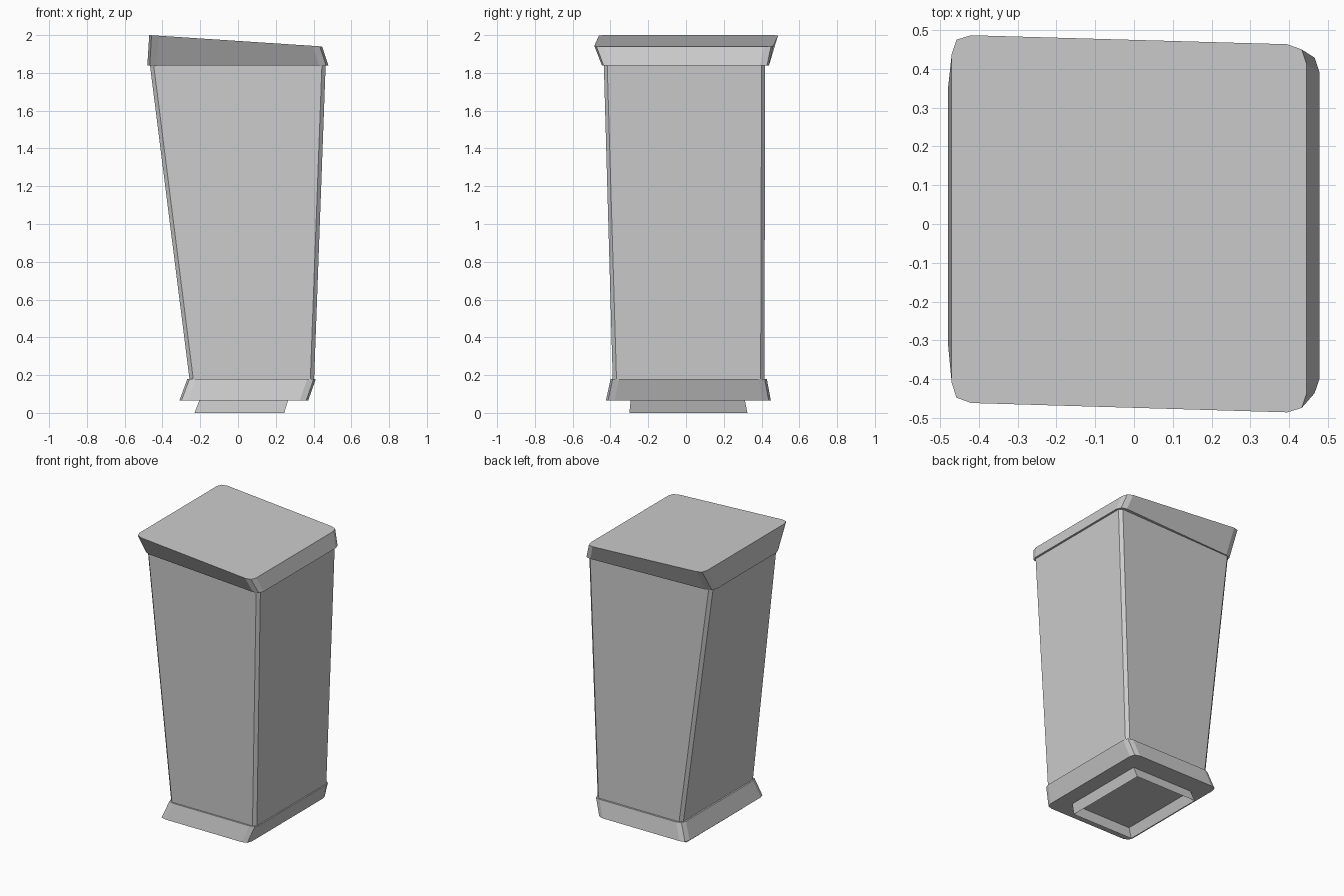
import bpy, bmesh
from mathutils import Vector

if "Cube" in bpy.data.objects:
    bpy.data.objects.remove(bpy.data.objects["Cube"])


def rect(x0, x1, y0, y1, z):
    return [(x0, y0, z), (x1, y0, z), (x1, y1, z), (x0, y1, z)]


def rounded(corners, size, segs):
    """Replace each corner of a quad with a small rounded or chamfered run."""
    pts = [Vector(c) for c in corners]
    out = []
    for i, c in enumerate(pts):
        a = c + (pts[i - 1] - c).normalized() * size
        b = c + (pts[(i + 1) % 4] - c).normalized() * size
        for k in range(segs + 1):
            t = k / segs
            out.append(a * (1 - t) ** 2 + c * 2 * t * (1 - t) + b * t * t)
    return out


def loft(name, bottom, top, size=0.0, segs=1, cap_bottom=True):
    """Closed block between two quads, with matching rounded corners."""
    bm = bmesh.new()
    rings = []
    for corners in (bottom, top):
        pts = rounded(corners, size, segs) if size else corners
        rings.append([bm.verts.new(p) for p in pts])
    lo, hi = rings
    n = len(lo)
    for i in range(n):
        j = (i + 1) % n
        bm.faces.new((lo[i], lo[j], hi[j], hi[i]))
    bm.faces.new(hi)
    if cap_bottom:
        bm.faces.new(lo[::-1])
    mesh = bpy.data.meshes.new(name)
    bm.to_mesh(mesh)
    bm.free()
    obj = bpy.data.objects.new(name, mesh)
    bpy.context.collection.objects.link(obj)
    return obj


# Foot: short hollow skirt, open underneath
loft("foot", rect(-0.23, 0.245, -0.30, 0.325, 0),
     rect(-0.205, 0.265, -0.293, 0.312, 0.066), cap_bottom=False)

# Flared base plinth
loft("base", rect(-0.31, 0.372, -0.424, 0.449, 0.066),
     rect(-0.268, 0.412, -0.399, 0.428, 0.18), size=0.045, segs=2)

# Tapered body with narrow chamfered corners, pinched towards the upper left
body_top = [(-0.466, -0.345, 1.84), (0.464, -0.437, 1.84),
            (0.464, 0.420, 1.84), (-0.466, 0.388, 1.84)]
loft("body", rect(-0.257, 0.403, -0.388, 0.415, 0.18), body_top, size=0.02)

# Lid: flares outward and slopes down to the right, narrower below at the left
lid_bottom = [(-0.48, -0.355, 1.84), (0.478, -0.45, 1.84),
              (0.478, 0.442, 1.84), (-0.48, 0.395, 1.84)]
lid_top = [(-0.47, -0.46, 2.0), (0.445, -0.487, 1.94),
           (0.445, 0.462, 1.94), (-0.47, 0.488, 2.0)]
loft("lid", lid_bottom, lid_top, size=0.05, segs=2)
